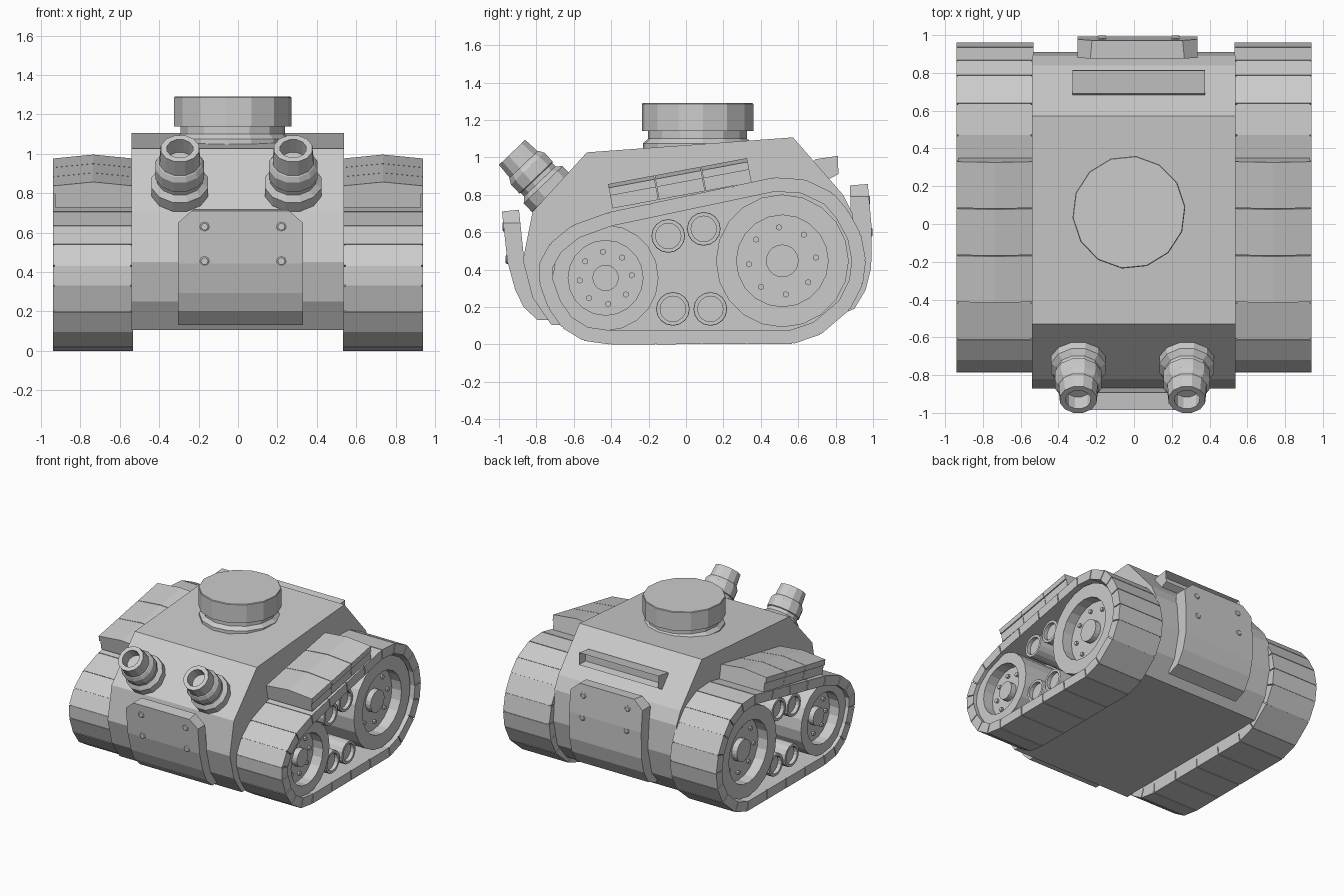
import bpy, bmesh, math
from mathutils import Vector

if "Cube" in bpy.data.objects:
    bpy.data.objects.remove(bpy.data.objects["Cube"])

def finish(bm, name, mirror=False):
    bmesh.ops.recalc_face_normals(bm, faces=bm.faces)
    me = bpy.data.meshes.new(name)
    bm.to_mesh(me)
    bm.free()
    ob = bpy.data.objects.new(name, me)
    bpy.context.collection.objects.link(ob)
    if mirror:
        ob.modifiers.new("mirror", 'MIRROR').use_mirror_merge = False
    return ob

def loft(bm, ring0, ring1):
    a = [bm.verts.new(p) for p in ring0]
    b = [bm.verts.new(p) for p in ring1]
    n = len(a)
    bm.faces.new(a)
    bm.faces.new(b[::-1])
    for i in range(n):
        j = (i + 1) % n
        bm.faces.new((a[i], b[i], b[j], a[j]))

def prism(bm, yz, x0, x1):
    loft(bm, [(x0, y, z) for y, z in yz], [(x1, y, z) for y, z in yz])

def lathe(bm, profile, origin, axis, sides, turn=0.0):
    # profile is a list of (radius, distance along axis)
    q = Vector((0, 0, 1)).rotation_difference(Vector(axis).normalized())
    rings = []
    for r, t in profile:
        n = 1 if r == 0 else sides
        ring = []
        for i in range(n):
            a = turn + 2 * math.pi * i / sides
            ring.append(bm.verts.new(Vector(origin) + q @ Vector((r * math.cos(a), r * math.sin(a), t))))
        rings.append(ring)
    for a, b in zip(rings, rings[1:]):
        for i in range(sides):
            j = (i + 1) % sides
            if len(a) == 1:
                bm.faces.new((a[0], b[i], b[j]))
            elif len(b) == 1:
                bm.faces.new((a[i], b[0], a[j]))
            else:
                bm.faces.new((a[i], b[i], b[j], a[j]))

# hull
bm = bmesh.new()
prism(bm, [(-.53, 1.027), (.572, 1.107), (.84, .80), (.89, .70), (.91, .46), (.86, .25), (.74, .105),
           (-.72, .105), (-.82, .25), (-.872, .45), (-.82, .71)], -.54, .538)
finish(bm, "hull")

# armour plates with clipped top corners and bolts
def armour(name, yz, x0, x1, top, bolts, direction):
    bm = bmesh.new()
    prism(bm, yz, x0, x1)
    for x, s in ((x0, -1), (x1, 1)):
        bmesh.ops.bisect_plane(bm, geom=bm.verts[:] + bm.edges[:] + bm.faces[:], plane_co=(x, 0, top - .07),
                               plane_no=(s * .07, 0, .08), clear_outer=True)
        bmesh.ops.holes_fill(bm, edges=[e for e in bm.edges if e.is_boundary])
    finish(bm, name)
    bm = bmesh.new()
    for z, y in bolts:
        for x in (-.17, .22):
            lathe(bm, [(0, -.03), (.025, -.03), (.025, .002), (.018, .007), (0, .007)],
                  (x, y, z), (0, direction, 0), 8)
    finish(bm, name + "_bolts")

armour("front_plate", [(-.984, .711), (-.955, .444), (-.914, .294), (-.87, .203), (-.797, .132), (-.70, .132),
                       (-.80, .25), (-.865, .45), (-.893, .72)], -.305, .33, .72,
       [(.63, -.975), (.455, -.957)], -1)
armour("rear_plate", [(.972, .858), (.993, .62), (.99, .41), (.96, .29), (.90, .19), (.80, .15), (.78, .2),
                      (.86, .30), (.90, .46), (.88, .70), (.877, .85)], -.30, .335, .86,
       [(.77, .978), (.60, .99)], 1)

# rear vent hood with recessed slot
bm = bmesh.new()
prism(bm, [(.69, .99), (.812, 1.008), (.815, .912), (.75, .875), (.66, .94)], -.325, .375)
bmesh.ops.recalc_face_normals(bm, faces=bm.faces)
rear = [f for f in bm.faces if f.normal.y > .95]
bmesh.ops.inset_region(bm, faces=rear, thickness=.02, depth=0)
bmesh.ops.translate(bm, verts=list({v for f in rear for v in f.verts}), vec=(0, -.065, -.005))
finish(bm, "rear_vent")

# top hatch
bm = bmesh.new()
lathe(bm, [(0, 1.0), (.295, 1.0), (.295, 1.075), (.267, 1.10), (.267, 1.14), (.3, 1.14), (.3, 1.285),
           (.296, 1.29), (0, 1.29)], (-.027, .062, 0), (0, 0, 1), 14, .1)
finish(bm, "top_hatch")

# stepped front tubes
for name, x in (("left_tube", -.295), ("right_tube", .28)):
    bm = bmesh.new()
    lathe(bm, [(0, -.09), (.068, -.09), (.068, 0), (.1, 0), (.107, -.09), (.113, -.095), (.128, -.12),
               (.128, -.185), (.12, -.19), (.12, -.215), (.149, -.24), (.149, -.30), (.12, -.36), (0, -.36)],
          (x, -.93, 1.027), (0, -.69, .72), 12, math.pi / 12)
    finish(bm, name)

# track loop, split into pads, with a web closing its inner side
outline = [(-.406, 0), (.572, .003), (.72, .053), (.877, .187), (.945, .32), (.962, .45), (.935, .59),
           (.866, .717), (.786, .81), (.636, .882), (.47, .893), (-.417, .706), (-.61, .636), (-.727, .54),
           (-.786, .433), (-.785, .33), (-.738, .198), (-.663, .09), (-.55, .02)]
pts = [Vector(p) for p in outline]

def inset(d):
    res = []
    for i, p in enumerate(pts):
        e0 = (p - pts[i - 1]).normalized()
        e1 = (pts[(i + 1) % len(pts)] - p).normalized()
        n0, n1 = Vector((-e0.y, e0.x)), Vector((-e1.y, e1.x))
        res.append(p + (n0 + n1) * d / (1 + n0.dot(n1)))
    return res

inner, core_out = inset(.075), inset(.004)
bm, core = bmesh.new(), bmesh.new()
for i in range(len(pts)):
    j = (i + 1) % len(pts)
    prism(core, [core_out[i], core_out[j], inner[j], inner[i]], .545, .932)
    length = (pts[j] - pts[i]).length
    n = max(1, round(length / .235))
    g = .004 / length
    for k in range(n):
        a, b = k / n + g, (k + 1) / n - g
        prism(bm, [pts[i].lerp(pts[j], a), pts[i].lerp(pts[j], b),
                   inner[i].lerp(inner[j], b), inner[i].lerp(inner[j], a)], .532, .94)
finish(bm, "track_pads", True)
finish(core, "track_band", True)
bm = bmesh.new()
prism(bm, inset(.07), .535, .56)
finish(bm, "track_web", True)

# main wheels with eight bolts each
for name, y, z, r, disc, hub, bolt_r in (("front_wheel", -.43, .356, .283, .2, .07, .14),
                                         ("rear_wheel", .515, .447, .355, .245, .087, .18)):
    bm = bmesh.new()
    lathe(bm, [(0, .87), (hub, .87), (hub, .825), (disc, .825), (disc, .91), (r, .91),
               (r, .55), (0, .55)], (0, y, z), (1, 0, 0), 20)
    for k in range(8):
        a = 2 * math.pi * k / 8 + .1
        lathe(bm, [(0, .81), (.017, .81), (.017, .842), (0, .842)],
              (0, y + bolt_r * math.cos(a), z + bolt_r * math.sin(a)), (1, 0, 0), 6)
    finish(bm, name, True)

# small rollers
bm = bmesh.new()
for y, z in ((-.095, .58), (.095, .618), (-.07, .19), (.13, .19)):
    lathe(bm, [(0, .855), (.068, .855), (.068, .885), (.088, .885), (.09, .88), (.09, .55), (0, .55)],
          (0, y, z), (1, 0, 0), 16)
finish(bm, "rollers", True)

# ridged fender plates over the tracks
lid = [(.532, 0), (.735, .02), (.94, 0), (.94, -.042), (.735, -.022), (.532, -.042)]
box = [(.532, -.02), (.735, 0), (.93, -.02), (.93, -.11), (.532, -.11)]
bm = bmesh.new()
for k in range(3):
    y0, y1 = -.415 + k * .249 + .002, -.415 + (k + 1) * .249 - .002
    for sec in (lid, box):
        loft(bm, *[[(x, y - dz * .187, .838 + (y + .41) * .187 + dz) for x, dz in sec] for y in (y0, y1)])
finish(bm, "fender_plates", True)
